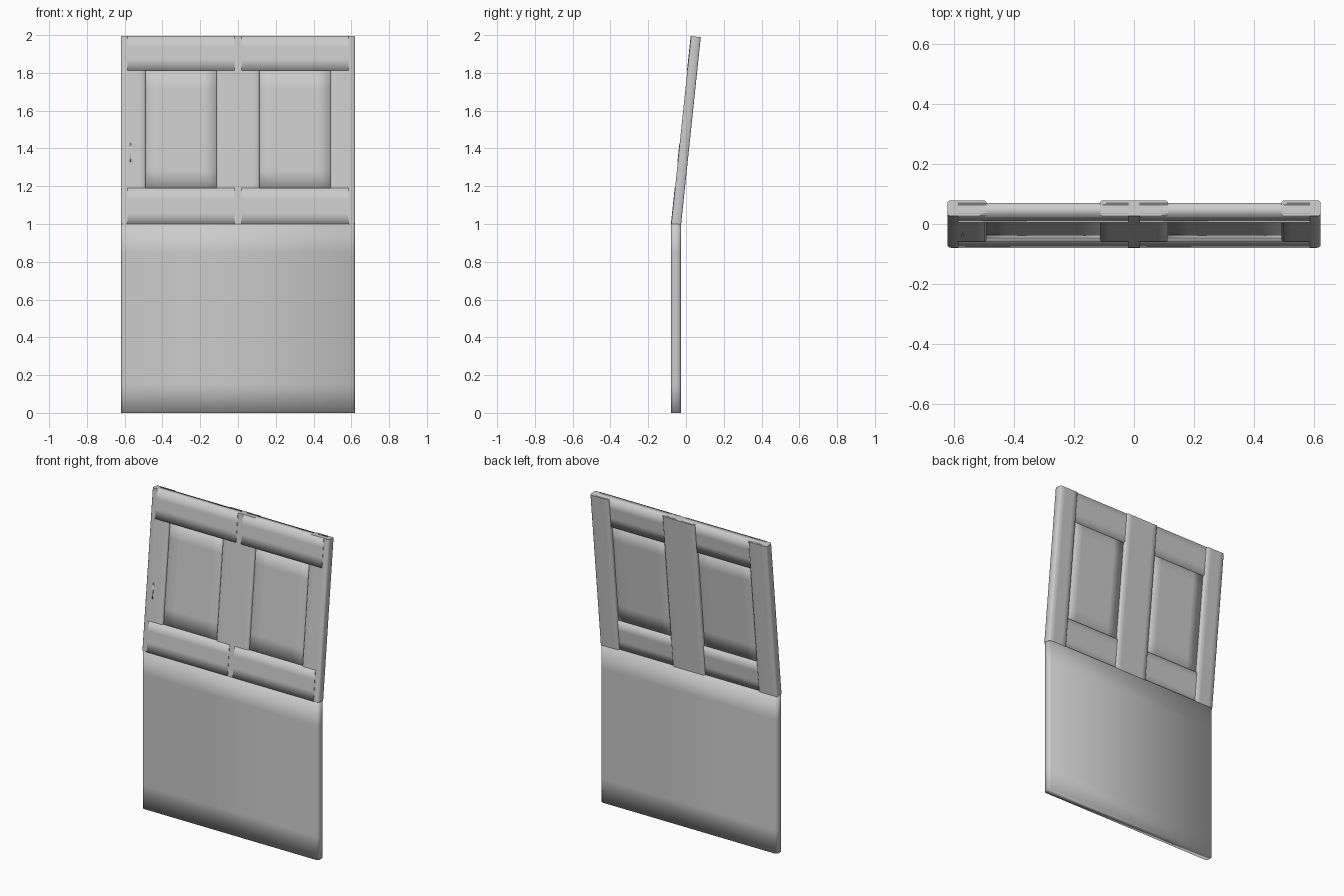
import bpy, bmesh
from math import atan2
from mathutils import Matrix

cube = bpy.data.objects.get("Cube")
if cube:
    bpy.data.objects.remove(cube, do_unlink=True)

grey = bpy.data.materials.new("light_grey")
grey.use_nodes = True
colour = (0.6, 0.6, 0.6, 1)
grey.diffuse_color = colour
grey.node_tree.nodes["Principled BSDF"].inputs["Base Color"].default_value = colour

# The upper half leans back about its lower front edge
FRONT = -0.08
HALF = 0.62
LEAN = Matrix.Translation((0, FRONT, 1)) @ Matrix.Rotation(-atan2(0.105, 1), 4, "X")


def board(name, x, y, z, matrix, sharp_axis=None, cuts=(), chamfer=0):
    """Smooth box; its ends along sharp_axis stay crisp, cuts are (axis, margin) loops."""
    bm = bmesh.new()
    bmesh.ops.create_cube(bm, size=1)
    for v in bm.verts:
        v.co = [lo + (c + 0.5) * (hi - lo) for c, (lo, hi) in zip(v.co, (x, y, z))]
    if chamfer:
        upright = [e for e in bm.edges if abs(e.verts[0].co.z - e.verts[1].co.z) > 0.1]
        bmesh.ops.bevel(bm, geom=upright, offset=chamfer, segments=1, affect="EDGES")
    for axis, margin in cuts:
        lo, hi = (x, y, z)[axis]
        normal = [float(i == axis) for i in range(3)]
        for place in (lo + margin, hi - margin):
            bmesh.ops.bisect_plane(bm, geom=bm.verts[:] + bm.edges[:] + bm.faces[:],
                                   plane_co=[n * place for n in normal], plane_no=normal)
    bm.normal_update()
    for f in bm.faces:
        f.smooth = True
    if sharp_axis is not None:
        for f in bm.faces:
            if abs(f.normal[sharp_axis]) > 0.9:
                for e in f.edges:
                    e.smooth = False
    mesh = bpy.data.meshes.new(name)
    bm.to_mesh(mesh)
    bm.free()
    mesh.materials.append(grey)
    obj = bpy.data.objects.new(name, mesh)
    obj.matrix_world = matrix
    bpy.context.collection.objects.link(obj)
    return obj


# Lower slab with chamfered upright edges
board("lower_slab", (-HALF, HALF), (FRONT, -0.026), (0, 1), Matrix(),
      cuts=[(2, 0.15)], chamfer=0.012)

# Upright stiles of the leaning half
for name, x in (("right_stile", (-HALF, -0.49)), ("middle_stile", (-0.113, 0.113)),
                ("left_stile", (0.49, HALF))):
    board(name, x, (0.002, 0.054), (0, 1), LEAN, 2, [(0, 0.035)], 0.006)

# Rails and recessed panels, one set on each side
for side, s in (("right", -1), ("left", 1)):
    rail_x = sorted((s * 0.018, s * 0.585))
    panel_x = sorted((s * 0.1, s * 0.5))
    for name, z in (("lower_rail", (0, 0.191)), ("upper_rail", (0.818, 1))):
        board(f"{side}_{name}", rail_x, (0, 0.046), z, LEAN, 0, [(2, 0.06)])
    board(f"{side}_panel", panel_x, (0.014, 0.034), (0.17, 0.84), LEAN, None,
          [(0, 0.08), (2, 0.12)])

# Narrow latch strip on the right stile
board("latch_strip", (-0.573, -0.567), (0, 0.004), (0.33, 0.43), LEAN, 0)
